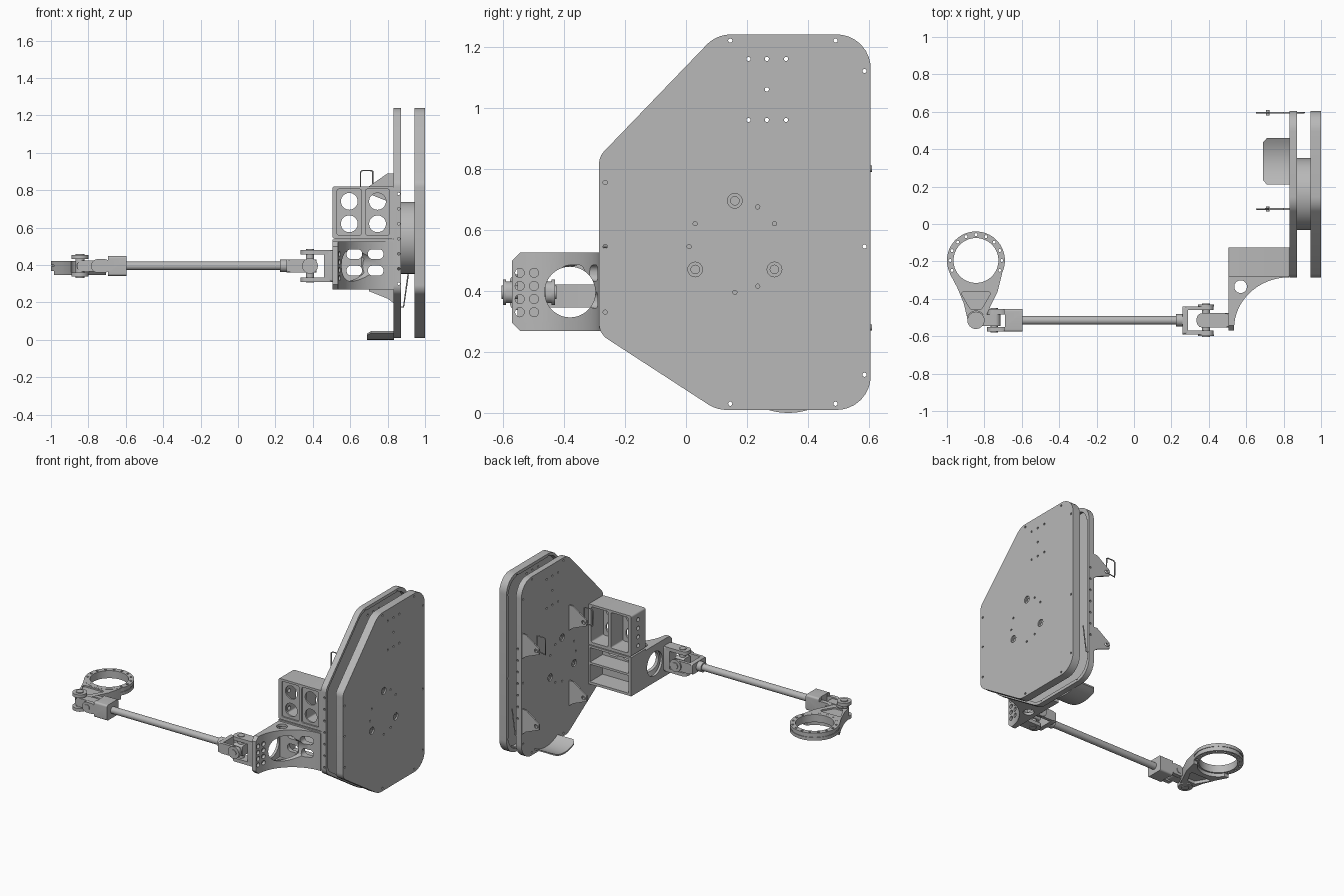
import bpy, bmesh
from math import sin, cos, pi, radians
from mathutils import Vector

cube = bpy.data.objects.get("Cube")
if cube:
    bpy.data.objects.remove(cube, do_unlink=True)

GREY = (0.48, 0.48, 0.48, 1)
metal = bpy.data.materials.new("grey metal")
metal.use_nodes = True
metal.diffuse_color = GREY
metal.node_tree.nodes["Principled BSDF"].inputs["Base Color"].default_value = GREY
parts = []


# ---- helpers: every shape is (axis, 2D profile, start, end) ----
def circle(u, v, r, n=32):
    return [(u + r * cos(2 * pi * i / n), v + r * sin(2 * pi * i / n)) for i in range(n)]


def rect(u0, u1, v0, v1):
    return [(u0, v0), (u1, v0), (u1, v1), (u0, v1)]


def fillet(corners, steps=8):
    """Round each (u, v, radius) corner of a closed outline."""
    out = []
    for i, (u, v, r) in enumerate(corners):
        p = Vector((u, v))
        a = (Vector(corners[i - 1][:2]) - p).normalized()
        b = (Vector(corners[(i + 1) % len(corners)][:2]) - p).normalized()
        half = a.angle(b) / 2
        centre = p + (a + b).normalized() * r / sin(half)
        reach = r / abs(sin(half) / cos(half))
        start, end = p + a * reach - centre, p + b * reach - centre
        for k in range(steps + 1):
            d = start.lerp(end, k / steps).normalized() * r
            out.append(tuple(centre + d))
    return out


def rounded(u0, u1, v0, v1, r):
    return fillet([(u, v, r) for u, v in rect(u0, u1, v0, v1)], 5)


def make_mesh(name, shapes):
    place = {"x": lambda u, v, h: (h, u, v), "y": lambda u, v, h: (u, h, v),
             "z": lambda u, v, h: (u, v, h)}
    bm = bmesh.new()
    for axis, pts, a, b in shapes:
        low = [bm.verts.new(place[axis](u, v, a)) for u, v in pts]
        top = [bm.verts.new(place[axis](u, v, b)) for u, v in pts]
        bm.faces.new(low)
        bm.faces.new(top[::-1])
        for i in range(len(pts)):
            bm.faces.new((low[i - 1], top[i - 1], top[i], low[i]))
    bmesh.ops.recalc_face_normals(bm, faces=bm.faces)
    mesh = bpy.data.meshes.new(name)
    bm.to_mesh(mesh)
    bm.free()
    return mesh


def part(name, *shapes):
    obj = bpy.data.objects.new(name, make_mesh(name, shapes))
    bpy.context.collection.objects.link(obj)
    obj.data.materials.append(metal)
    parts.append(obj)
    return obj


def carve(obj, shapes):
    cutter = bpy.data.objects.new("cutter", make_mesh("cutter", shapes))
    bpy.context.collection.objects.link(cutter)
    cutter.hide_render = True
    mod = obj.modifiers.new("cut", "BOOLEAN")
    mod.operation, mod.object, mod.solver = "DIFFERENCE", cutter, "EXACT"
    mod.use_self = True
    bpy.context.view_layer.update()
    done = bpy.data.meshes.new_from_object(obj.evaluated_get(bpy.context.evaluated_depsgraph_get()))
    obj.modifiers.clear()
    obj.data = done
    bpy.data.objects.remove(cutter, do_unlink=True)


def wire(name, pts, r, cyclic=True):
    curve = bpy.data.curves.new(name, "CURVE")
    curve.dimensions, curve.bevel_depth, curve.bevel_resolution = "3D", r, 2
    line = curve.splines.new("POLY")
    line.points.add(len(pts) - 1)
    for p, co in zip(line.points, pts):
        p.co = (*co, 1)
    line.use_cyclic_u = cyclic
    curve.materials.append(metal)
    bpy.context.collection.objects.link(bpy.data.objects.new(name, curve))


# ---- two facing tray plates ----
outline = fillet([(0.605, 0.01, 0.11), (0.605, 1.24, 0.11), (0.1, 1.24, 0.11),
                  (-0.285, 0.84, 0.06), (-0.285, 0.26, 0.06), (0.1, 0.01, 0.11)])
cavity = [(0.16 + (u - 0.16) * 0.955, 0.62 + (v - 0.62) * 0.965) for u, v in outline]
hub_y, hub_z = 0.16, 0.545
around = lambda a: (hub_y + 0.15 * cos(radians(a)), hub_z + 0.15 * sin(radians(a)))
small = [around(a) for a in (30, 60, 150, 180, 270, 300)]
small += [(y, z) for y in (0.205, 0.265, 0.328) for z in (0.96, 1.16)] + [(0.265, 1.06)]
small += [(y, z) for y in (0.145, 0.49) for z in (0.03, 1.22)]
small += [(0.585, z) for z in (0.125, 0.545, 1.12)] + [(-0.265, z) for z in (0.33, 0.545, 0.755)]
big = [around(a) for a in (90, 210, 330)]

for name, x0, x1, c0, c1, s0, s1 in (("outer_plate", 0.945, 1, 0.94, 0.985, 0.99, 1.01),
                                     ("inner_plate", 0.832, 0.872, 0.846, 0.88, 0.82, 0.84)):
    plate = part(name, ("x", outline, x0, x1))
    carve(plate, [("x", cavity, c0, c1)])
    carve(plate, [("x", circle(y, z, 0.007, 10), x0 - 0.01, x1 + 0.01) for y, z in small]
          + [("x", circle(y, z, 0.014, 20), x0 - 0.01, x1 + 0.01) for y, z in big])
    carve(plate, [("x", circle(y, z, 0.024, 24), s0, s1) for y, z in big])
    if name == "inner_plate":
        # row of rim holes along both upright edges
        carve(plate, [("y", circle(0.859, 0.3 + 0.08 * i, 0.007, 10), a, b)
                      for i in range(7) for a, b in ((-0.3, -0.25), (0.58, 0.62))])

part("hub_drum", ("x", circle(hub_y, hub_z, 0.192, 64), 0.846, 0.985))

# ---- curved foot tongue under the inner plate ----
arc = [(0.335 + 0.125 * t, 0.036 * t * t) for t in [i / 8 - 1 for i in range(17)]]
tongue = part("foot_tongue", ("x", arc + [(y, z + 0.01) for y, z in arc[::-1]], 0.69, 0.835))
carve(tongue, [("z", [(0.68, y), (0.72, y), (0.68, y + d)], -0.1, 0.1)
               for y, d in ((0.2, 0.045), (0.47, -0.045))])

# ---- hinge tabs with wire loops ----
for y in (0.08, 0.595):
    for z in (0.8, 0.28):
        tab = part("hinge_tab",
                   ("y", [(0.84, z - 0.09), (0.84, z + 0.09), (0.8, z + 0.09),
                          (0.7, z + 0.02), (0.7, z - 0.02), (0.8, z - 0.06)], y - 0.005, y + 0.005))
        carve(tab, [("y", circle(0.725, z, 0.012, 16), y - 0.1, y + 0.1)])
        part("hinge_pin", ("y", circle(0.715, z, 0.01, 16), y - 0.014, y + 0.014))
    wire("upper_loop", [(0.655, y, 0.79), (0.72, y, 0.8), (0.72, y, 0.9), (0.71, y, 0.905),
                        (0.665, y, 0.905), (0.655, y, 0.895)], 0.004)
wire("lower_loop", [(0.91, 0.595, 0.35), (0.885, 0.595, 0.175), (0.86, 0.595, 0.175)], 0.004, False)

# ---- upper bracket box: open back, two recessed front panels ----
upper = part("upper_bracket_box", ("y", rounded(0.505, 0.835, 0.54, 0.82, 0.012), -0.28, -0.125))
bays = ((0.53, 0.66), (0.682, 0.81))
carve(upper, [("y", rounded(a, b, 0.56, 0.805, 0.01), lo, hi)
              for a, b in bays for lo, hi in ((-0.3, -0.27), (-0.258, -0.1))])
carve(upper, [("y", circle((a + b) / 2, z, 0.045), -0.3, -0.2) for a, b in bays for z in (0.62, 0.74)])
carve(upper, [("x", circle(-0.2, 0.59 + 0.06 * i, 0.014, 16), 0.49, 0.56) for i in range(4)])

# ---- lower bracket box: shelf and slotted front ----
slots = [("y", rounded(x - 0.041, x + 0.041, z - 0.026, z + 0.026, 0.022), -0.6, -0.2)
         for x in (0.622, 0.736) for z in (0.458, 0.37)]
lower = part("lower_bracket_box", ("y", rect(0.505, 0.835, 0.268, 0.535), -0.28, -0.125))
carve(lower, [("y", rect(0.525, 0.82, a, b), -0.262, -0.1) for a, b in ((0.285, 0.405), (0.42, 0.52))])
carve(lower, slots)

# ---- curved arm carrying the joint ----
sweep = [(0.83 - 0.295 * cos(t), -0.56 + 0.275 * sin(t)) for t in [i * pi / 32 for i in range(17)]]
arm = part("curved_arm", ("z", [(0.505, -0.57)] + [(0.535, -0.57)] + sweep + [(0.83, -0.275), (0.505, -0.275)],
                          0.268, 0.525))
inner = [(x - 0.016, y + 0.012) for x, y in sweep if y < -0.31 and x < 0.8 and x > 0.536]
carve(arm, [("z", [(0.522, -0.5)] + inner + [(0.66, -0.29), (0.522, -0.29)], 0.285, 0.508)])
carve(arm, [("x", circle(-0.38, 0.396, 0.083, 48), 0.4, 0.82)])
carve(arm, [("z", circle(0.57, -0.335, 0.034), 0.2, 0.6)])
carve(arm, slots)
carve(arm, [("x", circle(y, 0.33 + 0.043 * i, 0.015, 16), 0.49, 0.56)
            for y in (-0.545, -0.498) for i in range(4)])
carve(arm, [("x", [(-0.58, z), (-0.535, z), (-0.58, z + d)], 0.4, 0.7)
            for z, d in ((0.26, 0.045), (0.533, -0.045))])

# ---- universal joint and rod ----
AY, AZ = -0.515, 0.395


def fork(name, axis, c, base, root, tip, reach, thick, half):
    """Fork with two prongs facing each other across the given axis at height c."""
    other = AZ if axis == "y" else AY
    lo, hi = sorted((base, tip))
    prong = fillet([(u, v, half * 0.8) for u, v in rect(lo, hi, other - half, other + half)], 5)
    part(name + "_prongs", *[(axis, prong, *sorted((c + s * reach, c + s * (reach - thick)))) for s in (-1, 1)])
    lo, hi = sorted((base, root))
    span = rounded(c - reach, c + reach, other - half, other + half, 0.012)
    if axis == "z":
        span = [(v, u) for u, v in span]
    part(name + "_base", ("x", span, lo, hi))


fork("rod_fork", "y", AY, 0.26, 0.29, 0.425, 0.075, 0.02, 0.035)
fork("arm_fork", "z", AZ, 0.515, 0.46, 0.335, 0.085, 0.024, 0.038)
part("joint_cross", ("x", rounded(AY - 0.035, AY + 0.035, AZ - 0.035, AZ + 0.035, 0.01), 0.35, 0.42))
part("joint_pins", ("y", circle(0.385, AZ, 0.022), AY - 0.09, AY + 0.09),
     ("z", circle(0.385, AY, 0.022), AZ - 0.09, AZ + 0.09))
part("joint_caps", *[("y", circle(0.385, AZ, 0.042), *sorted((AY + s * 0.075, AY + s * 0.085))) for s in (-1, 1)])
part("rod", ("x", circle(AY, AZ, 0.023, 40), -0.62, 0.27))
part("rod_socket", ("x", circle(AY, AZ, 0.033, 40), 0.225, 0.275))

# ---- far clevis, link and ring ----
clevis = part("clevis", ("x", rounded(AY - 0.061, AY + 0.061, AZ - 0.053, AZ + 0.053, 0.012), -0.695, -0.595),
              ("y", rounded(-0.785, -0.68, AZ - 0.036, AZ + 0.036, 0.033), AY - 0.061, AY + 0.061))
carve(clevis, [("z", rect(-0.8, -0.69, AY - 0.035, AY + 0.032), 0.2, 0.6)])
part("clevis_pin", ("y", circle(-0.748, AZ, 0.02), AY - 0.065, AY + 0.065))
part("link", ("y", rounded(-0.86, -0.715, AZ - 0.03, AZ + 0.03, 0.025), AY - 0.03, AY + 0.03))
part("ring_pin", ("z", circle(-0.845, AY, 0.024), AZ - 0.064, AZ + 0.064))

RX, RY = -0.845, -0.195
part("ring_lugs", *[("z", circle(RX, AY, 0.046), *sorted((AZ + s * 0.058, AZ + s * 0.036))) for s in (-1, 1)])
ring_arm = part("ring_arm", ("z", [(RX - 0.14, RY - 0.07), (RX - 0.1, RY - 0.145), (RX - 0.065, RY - 0.23),
                                   (RX - 0.044, AY), (RX + 0.044, AY), (RX + 0.075, RY - 0.25),
                                   (RX + 0.115, RY - 0.17), (RX + 0.14, RY - 0.07)], AZ - 0.05, AZ + 0.025))
pocket = fillet([(RX - 0.085, RY - 0.165, 0.012), (RX - 0.03, AY + 0.06, 0.012),
                 (RX + 0.03, AY + 0.06, 0.012), (RX + 0.085, RY - 0.165, 0.012)], 4)
carve(ring_arm, [("z", circle(RX, RY, 0.13, 48), 0.2, 0.6)])
carve(ring_arm, [("z", pocket, *h) for h in ((0.41, 0.5), (0.3, 0.365))])
carve(ring_arm, [("z", circle(RX, AY, 0.05), AZ - 0.035, AZ + 0.035)])
ring = part("ring", ("z", circle(RX, RY, 0.155, 64), AZ - 0.026, AZ - 0.004),
            ("z", circle(RX, RY, 0.151, 64), AZ - 0.005, AZ + 0.005),
            ("z", circle(RX, RY, 0.155, 64), AZ + 0.004, AZ + 0.026))
carve(ring, [("z", circle(RX, RY, 0.12, 64), 0.2, 0.6)])
carve(ring, [("z", circle(RX + 0.138 * cos(i * pi / 8), RY + 0.138 * sin(i * pi / 8), 0.008, 12), 0.2, 0.6)
             for i in range(16)])

# ---- smooth round walls, keep edges sharp ----
bpy.ops.object.select_all(action="DESELECT")
for obj in parts:
    obj.select_set(True)
bpy.context.view_layer.objects.active = parts[0]
bpy.ops.object.shade_smooth_by_angle(angle=radians(30))
